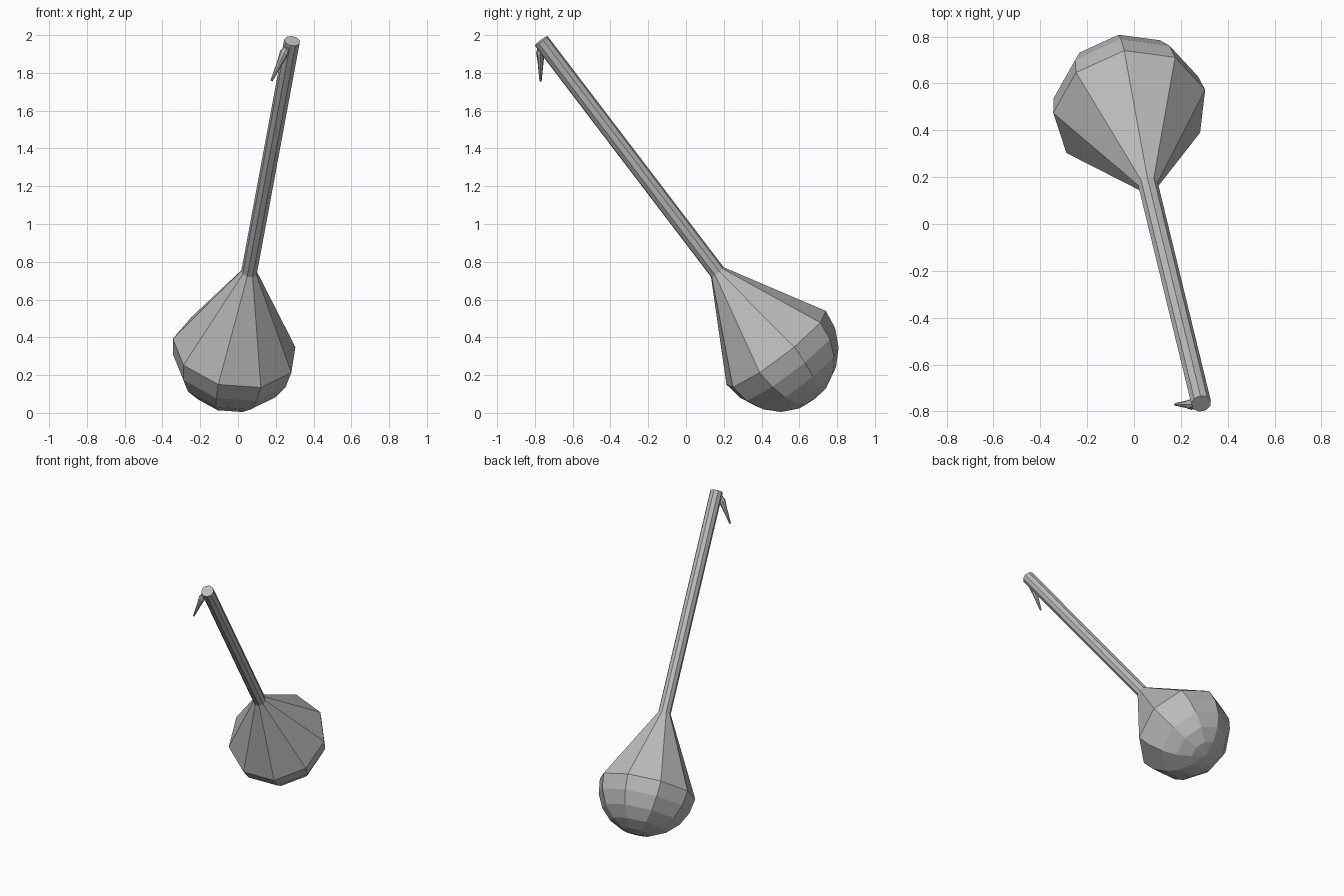
import bpy, bmesh, math
from mathutils import Matrix, Vector

if "Cube" in bpy.data.objects:
    bpy.data.objects.remove(bpy.data.objects["Cube"])

grey = bpy.data.materials.new("plain_grey")
grey.use_nodes = True
GREY = (0.5, 0.5, 0.5, 1)
grey.diffuse_color = GREY
grey.node_tree.nodes["Principled BSDF"].inputs["Base Color"].default_value = GREY


def lathe(name, start, end, profile, sides=9, phase=0.0):
    """Flat-sided turned part; profile holds (radius, distance) along start -> end."""
    start, end = Vector(start), Vector(end)
    axis = (end - start).normalized()
    side = (Vector((1, 0, 0)) - axis * axis.x).normalized()
    up = axis.cross(side)
    bm = bmesh.new()
    rings = []
    for radius, dist in profile:
        ring = []
        for i in range(sides if radius > 0 else 1):
            a = phase + math.tau * i / sides
            ring.append(bm.verts.new(start + axis * dist
                        + (side * math.cos(a) + up * math.sin(a)) * radius))
        rings.append(ring)
    for low, high in zip(rings, rings[1:]):
        for i in range(sides):
            j = (i + 1) % sides
            if len(low) == 1:
                bm.faces.new((low[0], high[j], high[i]))
            elif len(high) == 1:
                bm.faces.new((low[i], low[j], high[0]))
            else:
                bm.faces.new((low[i], low[j], high[j], high[i]))
    bmesh.ops.recalc_face_normals(bm, faces=bm.faces)
    mesh = bpy.data.meshes.new(name)
    bm.to_mesh(mesh)
    bm.free()
    mesh.materials.append(grey)
    obj = bpy.data.objects.new(name, mesh)
    bpy.context.collection.objects.link(obj)
    return obj


# Main axis, from the centre of the bowl to the end of the neck
bowl = Vector((-0.016, 0.478, 0.335))
tip = Vector((0.287, -0.767, 1.969))
length = (tip - bowl).length
R, NECK_R, SHOULDER = 0.334, 0.043, 0.52
PHASE = math.radians(14.5)

# Bowl: half sphere below, straight cone up to the neck
profile = [(0, -R)]
for step in (4, 3, 2, 1, 0):
    a = math.radians(18 * step)
    profile.append((R * math.cos(a), -R * math.sin(a)))
profile.append((NECK_R, SHOULDER))
lathe("bowl", bowl, tip, profile, phase=PHASE)

# Neck with a closed end
lathe("neck", bowl, tip,
      [(NECK_R, SHOULDER), (NECK_R, length), (0, length)], phase=PHASE)

# Small stem holding the hanging spike
stem_a, stem_b = Vector((0.28, -0.738, 1.935)), Vector((0.248, -0.782, 1.925))
d = (stem_b - stem_a).length
lathe("spike_stem", stem_a, stem_b,
      [(0, 0), (0.013, 0), (0.013, d), (0, d)], sides=8)

# Tapered spike
top, low = Vector((0.262, -0.77, 1.945)), Vector((0.177, -0.77, 1.757))
d = (low - top).length
lathe("spike", top, low,
      [(0, 0), (0.012, 0), (0.024, 0.2 * d), (0.016, 0.45 * d), (0.006, d), (0, d)], sides=8)
